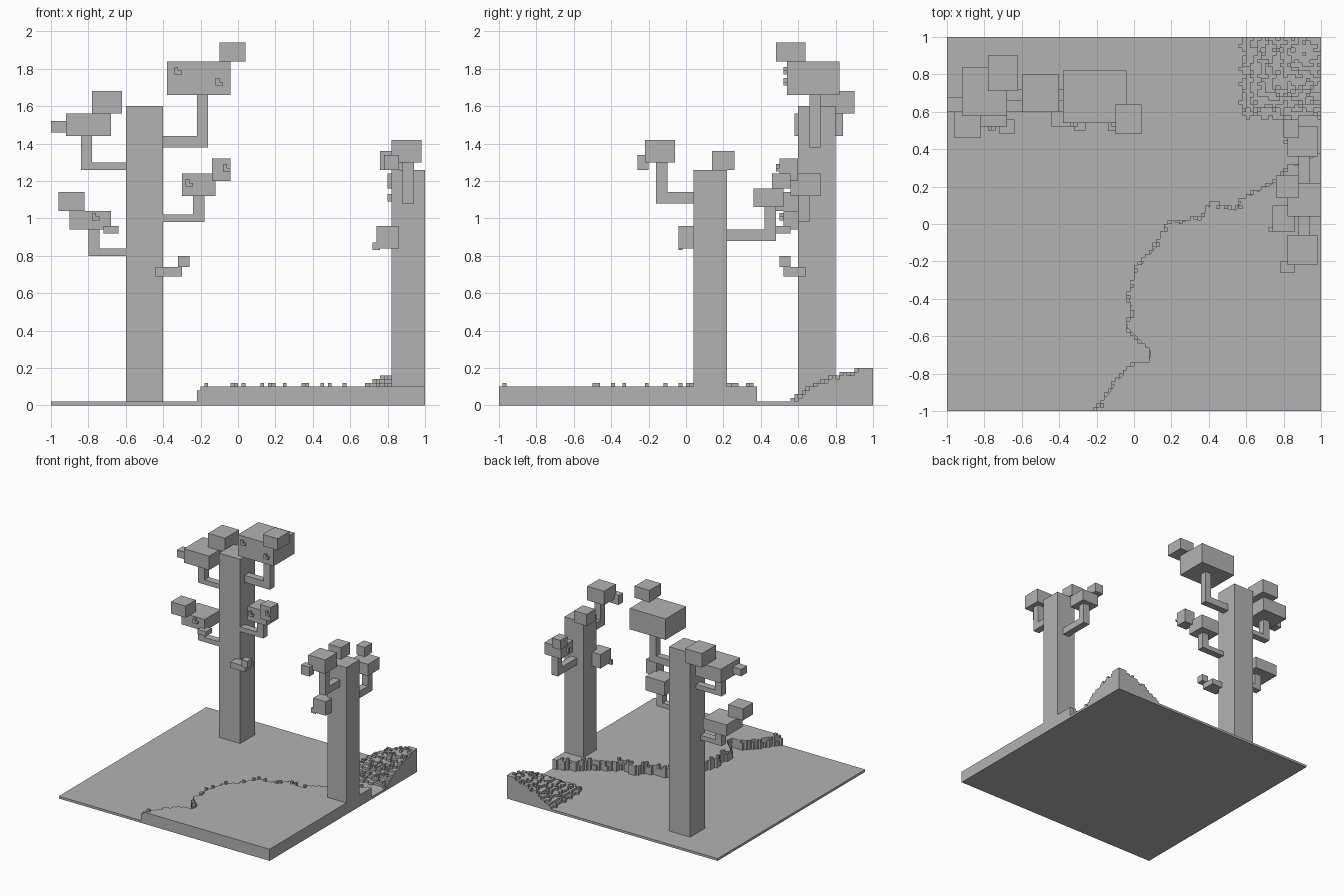
import bpy
import bmesh
import random
from mathutils import Matrix, Vector

random.seed(4)
cube = bpy.data.objects.get("Cube")
if cube:
    bpy.data.objects.remove(cube, do_unlink=True)

grey = bpy.data.materials.new("plain_grey")
grey.use_nodes = True
colour = (0.45, 0.45, 0.45, 1)
grey.diffuse_color = colour
grey.node_tree.nodes["Principled BSDF"].inputs["Base Color"].default_value = colour


def finish(name, bm):
    """Turn a bmesh into a named grey object."""
    bmesh.ops.recalc_face_normals(bm, faces=bm.faces)
    mesh = bpy.data.meshes.new(name)
    bm.to_mesh(mesh)
    bm.free()
    mesh.materials.append(grey)
    obj = bpy.data.objects.new(name, mesh)
    bpy.context.collection.objects.link(obj)
    return obj


def add_block(bm, x, y, z):
    """Add a block spanning the given ranges."""
    low, high = Vector((x[0], y[0], z[0])), Vector((x[1], y[1], z[1]))
    placing = Matrix.Translation((low + high) / 2) @ Matrix.Diagonal((*(high - low), 1))
    bmesh.ops.create_cube(bm, size=1, matrix=placing)


def block(name, x, y, z):
    """One block object, ranges in hundredths."""
    bm = bmesh.new()
    add_block(bm, *[[value / 100 for value in span] for span in (x, y, z)])
    return finish(name, bm)


def knob(name, x, y, z):
    """A small stepped bump on a leaf block, centre in hundredths."""
    bm = bmesh.new()
    cx, cy, cz, s = x / 100, y / 100, z / 100, 0.02
    add_block(bm, (cx - s, cx), (cy - s / 2, cy + s / 2), (cz - s, cz + s))
    add_block(bm, (cx, cx + s), (cy - s / 2, cy + s / 2), (cz - s, cz))
    return finish(name, bm)


# Ground sheet
block("ground_sheet", x=(-100, 100), y=(-100, 100), z=(0, 2))

# Raised bank with a winding edge
edge = [Vector((x / 100, y / 100)) for x, y in (
    (-20, -100), (-9, -84), (-1, -76), (8, -74), (9, -67), (3, -62), (-4, -55),
    (0, -47), (-3, -40), (2, -24), (12, -12), (18, 0), (35, 3), (42, 11),
    (54, 7), (58, 13), (75, 22), (84, 30), (100, 38))]
bm = bmesh.new()
outline = [(p.x, p.y, 0.02) for p in edge] + [(1, -1, 0.02)]
face = bm.faces.new([bm.verts.new(p) for p in outline])
top = bmesh.ops.extrude_face_region(bm, geom=[face])["geom"]
bmesh.ops.translate(bm, vec=(0, 0, 0.08), verts=[v for v in top if isinstance(v, bmesh.types.BMVert)])
finish("raised_bank", bm)

# Ragged square columns along the bank edge
cell = 0.02
columns = set()
for start, end in zip(edge, edge[1:]):
    steps = int((end - start).length / cell * 2) + 1
    for i in range(steps):
        p = start.lerp(end, i / steps)
        columns.add((int(p.x // cell), int(p.y // cell)))
bm = bmesh.new()
for i, j in sorted(columns):
    height = random.choice((0.06, 0.08, 0.1, 0.1, 0.1, 0.12))
    add_block(bm, (i * cell, i * cell + cell), (j * cell, j * cell + cell), (0.02, height))
finish("bank_edge_columns", bm)

# Stepped corner hill, rising toward the back left corner
bm = bmesh.new()
count = 22


def rise(step):
    t = (step + 0.5) / count
    return min(1, t * (1.75 - 0.75 * t))


for i in range(count):
    for j in range(count):
        level = 0.18 * min(rise(i), rise(j)) + random.uniform(-0.012, 0.012)
        level = min(0.2, 0.02 + round(level / cell) * cell)
        if level > 0.03:
            x, y = 1 - (count - i) * cell, 1 - (count - j) * cell
            add_block(bm, (x, x + cell), (y, y + cell), (0.01, level))
finish("corner_hill", bm)

# Tall tree trunk
block("tall_trunk", x=(-60, -40), y=(60, 80), z=(0, 160))

# Tall tree, upper left branch
block("tall_upper_left_arm", x=(-40, -16), y=(66, 72), z=(138, 144))
block("tall_upper_left_riser", x=(-22, -16), y=(66, 72), z=(144, 166))
block("tall_upper_left_big_leaves", x=(-38, -4), y=(54, 82), z=(166, 184))
block("tall_upper_left_top_leaves", x=(-10, 4), y=(48, 64), z=(184, 194))
knob("tall_upper_left_knob_outer", x=-10, y=53, z=173)
knob("tall_upper_left_knob_inner", x=-32, y=53, z=179)

# Tall tree, middle left branch
block("tall_middle_left_arm", x=(-40, -18), y=(60, 66), z=(98, 102))
block("tall_middle_left_riser", x=(-24, -18), y=(60, 66), z=(102, 112))
block("tall_middle_left_big_leaves", x=(-30, -12), y=(56, 72), z=(112, 124))
block("tall_middle_left_top_leaves", x=(-14, -4), y=(50, 60), z=(120, 132))
knob("tall_middle_left_knob_inner", x=-26, y=55, z=119)
knob("tall_middle_left_knob_outer", x=-6, y=49, z=127)

# Tall tree, low front sprout
block("tall_sprout_lower_leaves", x=(-44, -30), y=(52, 64), z=(69, 74))
block("tall_sprout_upper_leaves", x=(-32, -26), y=(50, 56), z=(74, 80))

# Tall tree, upper right branch
block("tall_upper_right_arm", x=(-84, -60), y=(66, 72), z=(126, 130))
block("tall_upper_right_riser", x=(-84, -78), y=(66, 72), z=(130, 144))
block("tall_upper_right_big_leaves", x=(-92, -68), y=(58, 84), z=(144, 156))
block("tall_upper_right_top_leaves", x=(-78, -62), y=(71, 90), z=(156, 168))
block("tall_upper_right_side_leaves", x=(-100, -92), y=(60, 68), z=(146, 152))

# Tall tree, lower right branch
block("tall_lower_right_arm", x=(-80, -60), y=(60, 66), z=(80, 84))
block("tall_lower_right_riser", x=(-80, -74), y=(60, 66), z=(84, 94))
block("tall_lower_right_big_leaves", x=(-90, -68), y=(52, 74), z=(94, 104))
block("tall_lower_right_top_leaves", x=(-96, -82), y=(46, 60), z=(104, 114))
block("tall_lower_right_side_leaves", x=(-72, -64), y=(48, 56), z=(92, 96))
knob("tall_lower_right_knob", x=-76, y=51, z=101)

# Short tree trunk
block("short_trunk", x=(82, 100), y=(4, 22), z=(0, 126))
block("short_trunk_top_leaves", x=(76, 88), y=(14, 26), z=(126, 136))
block("short_trunk_side_leaves", x=(74, 86), y=(-4, 10), z=(84, 96))
knob("short_trunk_side_knob", x=74, y=-3, z=85)

# Short tree, front branch
block("short_front_arm", x=(88, 94), y=(-16, 4), z=(108, 114))
block("short_front_riser", x=(88, 94), y=(-16, -10), z=(114, 130))
block("short_front_big_leaves", x=(82, 98), y=(-22, -6), z=(130, 142))
block("short_front_small_leaves", x=(78, 86), y=(-26, -20), z=(126, 134))

# Short tree, back branch
block("short_back_arm", x=(88, 94), y=(22, 48), z=(88, 94))
block("short_back_riser", x=(88, 94), y=(42, 48), z=(94, 106))
block("short_back_big_leaves", x=(82, 98), y=(36, 52), z=(106, 116))
block("short_back_top_leaves", x=(80, 88), y=(46, 56), z=(116, 124))
knob("short_back_knob", x=82, y=44, z=111)
